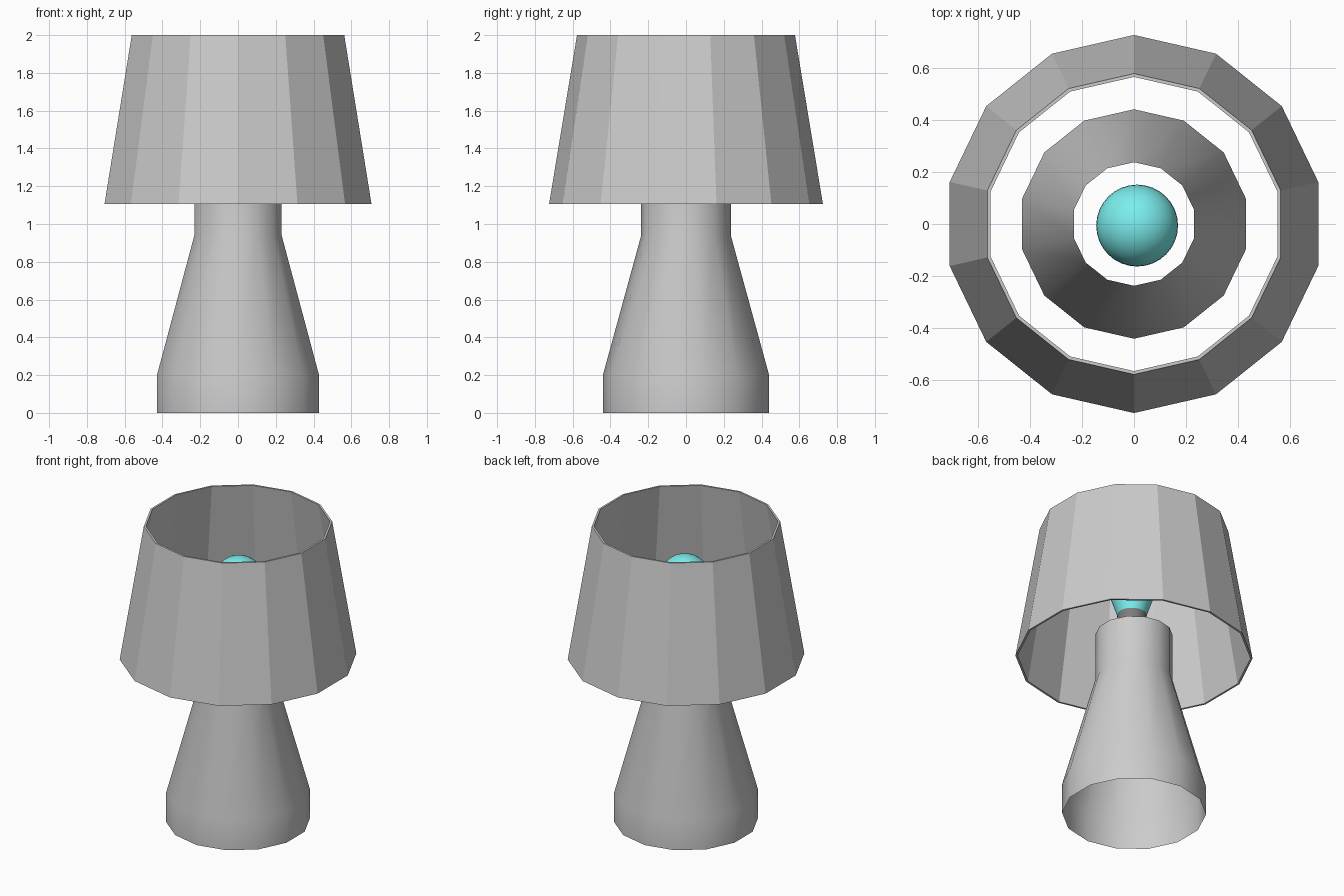
import bpy, math

if "Cube" in bpy.data.objects:
    bpy.data.objects.remove(bpy.data.objects["Cube"])


def lathe(name, profile, sides, closed=False, smooth=None, center=(0, 0)):
    """Spin (radius, z) points around z; radius 0 makes a pole."""
    verts, rings, faces = [], [], []
    for r, z in profile:
        n = 1 if r == 0 else sides
        rings.append([len(verts) + i for i in range(n)])
        for i in range(n):
            a = math.pi / 2 + 2 * math.pi * i / sides
            verts.append((center[0] + r * math.cos(a), center[1] + r * math.sin(a), z))
    pairs = list(zip(rings, rings[1:]))
    if closed:
        pairs.append((rings[-1], rings[0]))
    for lo, hi in pairs:
        for i in range(sides):
            j = (i + 1) % sides
            if len(lo) == 1:
                faces.append((lo[0], hi[j], hi[i]))
            elif len(hi) == 1:
                faces.append((lo[i], lo[j], hi[0]))
            else:
                faces.append((lo[i], lo[j], hi[j], hi[i]))
    mesh = bpy.data.meshes.new(name)
    mesh.from_pydata(verts, [], faces)
    obj = bpy.data.objects.new(name, mesh)
    bpy.context.collection.objects.link(obj)
    if smooth:
        bpy.ops.object.select_all(action='DESELECT')
        obj.select_set(True)
        bpy.context.view_layer.objects.active = obj
        bpy.ops.object.shade_smooth_by_angle(angle=math.radians(smooth))
    return obj


def colour(obj, name, rgb):
    mat = bpy.data.materials.new(name)
    mat.diffuse_color = (*rgb, 1)
    mat.use_nodes = True
    mat.node_tree.nodes["Principled BSDF"].inputs["Base Color"].default_value = mat.diffuse_color
    obj.data.materials.append(mat)


# Hollow base, open at both ends
lathe("lamp_base", [(0.44, 0), (0.44, 0.2), (0.237, 0.94), (0.237, 1.26)], 14, smooth=35)

# Faceted shade with a thin wall
lathe("lamp_shade", [(0.725, 1.105), (0.577, 2.0), (0.564, 2.0), (0.712, 1.105)], 14, closed=True)

# Bulb: round top tapering to a narrow neck
c = (0.012, -0.006)
R, zc = 0.157, 1.623
arc = [(R * math.cos(math.radians(a)), zc + R * math.sin(math.radians(a)))
       for a in range(-20, 90, 10)]
bulb = lathe("bulb", [(0.09, 1.4)] + arc + [(0, zc + R)], 32, smooth=35, center=c)
colour(bulb, "bulb_glass", (0.2, 0.85, 0.85))

# Bulb screw cap
cap = lathe("bulb_cap", [(0, 1.24), (0.085, 1.24), (0.09, 1.4)], 32, smooth=35, center=c)
colour(cap, "cap_metal", (0.2, 0.2, 0.2))
